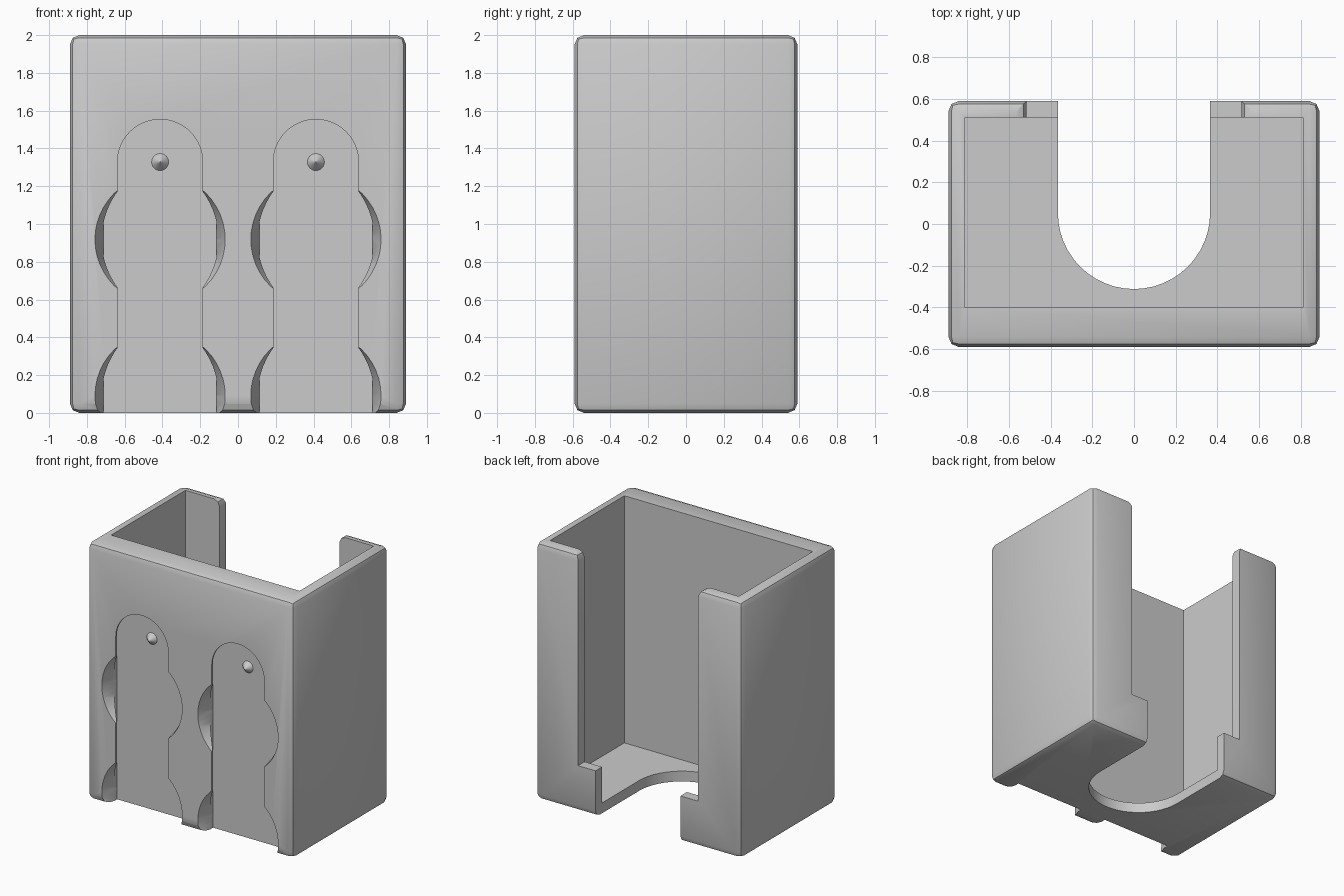
import bpy, bmesh, math
from mathutils import Vector

cube = bpy.data.objects.get("Cube")
if cube:
    bpy.data.objects.remove(cube, do_unlink=True)

# Single plain plastic
grey = bpy.data.materials.new("light_grey_plastic")
grey.use_nodes = True
grey.diffuse_color = (0.6, 0.6, 0.6, 1)
grey.node_tree.nodes["Principled BSDF"].inputs["Base Color"].default_value = (0.6, 0.6, 0.6, 1)

FRONT = -0.59
PITCH = 0.4125


def finish(name, bm):
    bmesh.ops.recalc_face_normals(bm, faces=bm.faces)
    mesh = bpy.data.meshes.new(name)
    bm.to_mesh(mesh)
    bm.free()
    mesh.materials.append(grey)
    obj = bpy.data.objects.new(name, mesh)
    bpy.context.collection.objects.link(obj)
    return obj


def loft(name, rings):
    """Closed solid through matching rings of points."""
    bm = bmesh.new()
    loops = [[bm.verts.new(p) for p in ring] for ring in rings]
    n = len(loops[0])
    for a, b in zip(loops, loops[1:]):
        for i in range(n):
            j = (i + 1) % n
            bm.faces.new((a[i], a[j], b[j], b[i]))
    bm.faces.new(loops[0])
    bm.faces.new(loops[-1])
    return finish(name, bm)


def box(name, low, high, bevel=0):
    bm = bmesh.new()
    low, high = Vector(low), Vector(high)
    bmesh.ops.create_cube(bm, size=1)
    for v in bm.verts:
        v.co = (low + high) / 2 + v.co * (high - low)
    if bevel:
        bmesh.ops.bevel(bm, geom=bm.edges[:], offset=bevel, segments=2,
                        profile=0.5, affect='EDGES')
    return finish(name, bm)


def arc(cx, cy, r, start, end, steps):
    angles = [math.radians(start + (end - start) * i / steps) for i in range(steps + 1)]
    return [(cx + r * math.cos(a), cy + r * math.sin(a)) for a in angles]


def facing_ring(outline, depth):
    """Outline in x and z, placed at a depth behind the front face."""
    return [(x, FRONT + depth, z) for x, z in outline]


body = box("holder_body", (-0.89, FRONT, 0), (0.89, 0.59, 2), 0.05)

# Inner pocket
cutters = [box("pocket_cutter", (-0.81, -0.40, 0.08), (0.81, 0.51, 2.5))]

# U-shaped opening through the floor and the rear lip
u_shape = [(0.365, 1)] + arc(0, 0.053, 0.365, 0, -180, 24) + [(-0.365, 1)]
cutters.append(loft("floor_cutter", [[(x, y, z) for x, y in u_shape] for z in (-0.2, 0.6)]))

# Wider rear opening above the lip, flared at the top
half = [(0.515, 0.36), (0.515, 1.95), (0.53, 1.985), (0.565, 2.0), (0.565, 2.2)]
opening = half + [(-x, z) for x, z in reversed(half)]
cutters.append(loft("rear_cutter", [[(x, y, z) for x, z in opening] for y in (0.45, 0.8)]))

# Undercut mounting slots with round entry pockets
SLOT = [(-0.1, 0.2255), (0.013, 0.2255), (0.0867, 0.2995), (0.1224, 0.2995)]
for side in (-1, 1):
    cx = side * PITCH
    rings = []
    for depth, r in SLOT:
        outline = [(cx + r, -0.5)] + arc(cx, 1.328, r, 0, 180, 32) + [(cx - r, -0.5)]
        rings.append(facing_ring(outline, depth))
    cutters.append(loft("slot_cutter", rings))
    for z in (0.09, 0.918):
        cutters.append(loft("entry_cutter", [
            facing_ring(arc(cx, z, r, 0, 360, 48)[:-1], depth)
            for depth, r in ((-0.05, 0.3635), (0.122, 0.2997))]))

# Carve the body
bpy.context.view_layer.objects.active = body
for cutter in cutters:
    cutter.hide_render = True
    mod = body.modifiers.new("cut", 'BOOLEAN')
    mod.operation = 'DIFFERENCE'
    mod.solver = 'EXACT'
    mod.object = cutter
    bpy.ops.object.modifier_apply(modifier=mod.name)
    bpy.data.objects.remove(cutter, do_unlink=True)

# Small pointed bumps at the slot tops
parts = [body]
for side, label in ((-1, "right"), (1, "left")):
    parts.append(loft(label + "_locating_bump", [
        facing_ring(arc(side * PITCH, 1.328, r, 0, 360, 24)[:-1], depth)
        for depth, r in ((0.13, 0.045), (0.1224, 0.045), (0.075, 0.002))]))

bpy.ops.object.select_all(action='DESELECT')
for part in parts:
    part.select_set(True)
bpy.context.view_layer.objects.active = body
bpy.ops.object.shade_smooth_by_angle(angle=math.radians(30))
